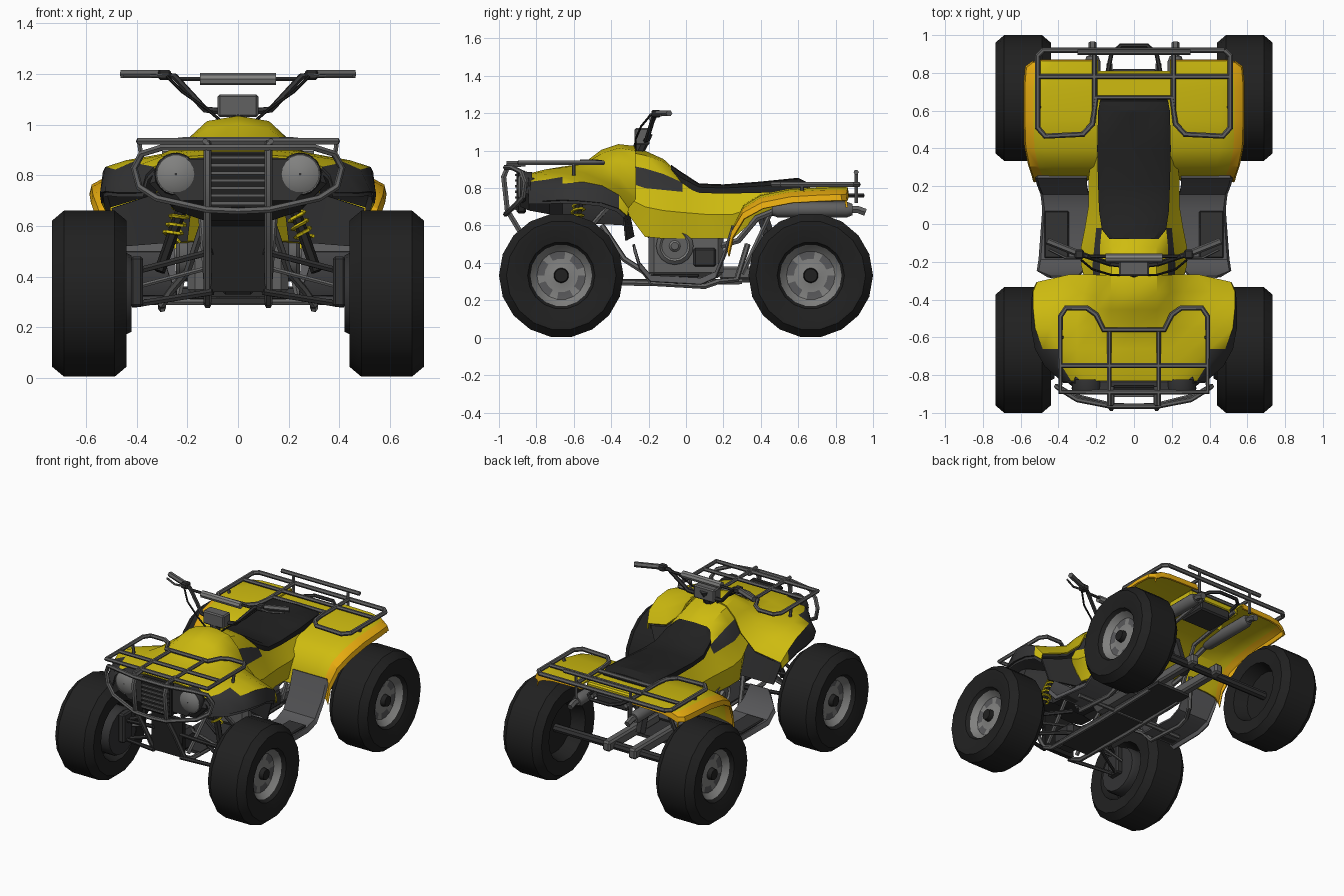
import bpy, bmesh, math
from mathutils import Vector

if "Cube" in bpy.data.objects:
    bpy.data.objects.remove(bpy.data.objects["Cube"])

def material(name, r, g, b):
    m = bpy.data.materials.new(name)
    m.diffuse_color = (r, g, b, 1)
    m.use_nodes = True
    m.node_tree.nodes["Principled BSDF"].inputs["Base Color"].default_value = m.diffuse_color
    return m

YEL = material("yellow", .62, .50, .005)
ORA = material("orange", .82, .42, .005)
BLK = material("black", .015, .015, .015)
DRK = material("dark plastic", .033, .033, .034)
GRY = material("footwell grey", .10, .10, .105)
MET = material("metal grey", .12, .12, .12)
LIT = material("light grey", .22, .22, .215)
SIDES = ((1, "right"), (-1, "left"))

def finish(name, bm, mats):
    bmesh.ops.recalc_face_normals(bm, faces=bm.faces)
    me = bpy.data.meshes.new(name)
    bm.to_mesh(me)
    bm.free()
    for m in mats:
        me.materials.append(m)
    ob = bpy.data.objects.new(name, me)
    bpy.context.collection.objects.link(ob)
    return ob

def box(name, c, size, mat, bevel=0):
    bm = bmesh.new()
    bmesh.ops.create_cube(bm, size=1)
    for v in bm.verts:
        v.co = Vector([v.co[i] * size[i] + c[i] for i in range(3)])
    if bevel:
        bmesh.ops.bevel(bm, geom=bm.edges[:], offset=bevel, segments=1, affect='EDGES')
    return finish(name, bm, [mat])

def tube(name, pts, r, mat, res=1):
    cu = bpy.data.curves.new(name, 'CURVE')
    cu.dimensions = '3D'
    cu.bevel_depth, cu.bevel_resolution, cu.use_fill_caps = r, res, True
    sp = cu.splines.new('POLY')
    sp.points.add(len(pts) - 1)
    for p, q in zip(sp.points, pts):
        p.co = (*q, 1)
    cu.materials.append(mat)
    ob = bpy.data.objects.new(name, cu)
    bpy.context.collection.objects.link(ob)
    return ob

def mirrored(half):
    """Path given from outside to the centre, continued on the other side."""
    return half + [(-x, y, z) for x, y, z in reversed(half)]

def both(name, pts, r, mat, res=1):
    for s, side in SIDES:
        tube(side + "_" + name, [(s * x, y, z) for x, y, z in pts], r, mat, res)

def lathe(name, prof, n, c, mats, rule=lambda j, i: 0, axis='x', s=1):
    """Revolve (radius, offset) points around an axis through c."""
    bm = bmesh.new()
    rings = []
    for r, a in prof:
        ring = []
        for i in range(n):
            t = 2 * math.pi * i / n
            u, w = r * math.cos(t), r * math.sin(t)
            p = Vector((s * a, u, w)) if axis == 'x' else Vector((u, s * a, w))
            ring.append(bm.verts.new(p + Vector(c)))
        rings.append(ring)
    for j in range(len(rings) - 1):
        for i in range(n):
            k = (i + 1) % n
            f = bm.faces.new((rings[j][i], rings[j][k], rings[j + 1][k], rings[j + 1][i]))
            f.material_index = rule(j, i)
    bm.faces.new(rings[0])
    bm.faces.new(rings[-1])
    return finish(name, bm, mats)

def loft(name, rows, mats, rule=lambda i, j: 0, cap=False, solid=0, mirror=True):
    """Skin half sections (x, y, z) listed from the centre outward."""
    bm = bmesh.new()
    grid = []
    for row in rows:
        full = [(-x, y, z) for x, y, z in reversed(row) if x > 0] + row if mirror else row
        grid.append([bm.verts.new(p) for p in full])
    n, h = len(grid[0]), len(rows[0])
    for i in range(len(grid) - 1):
        for j in range(n - 1):
            f = bm.faces.new((grid[i][j], grid[i][j + 1], grid[i + 1][j + 1], grid[i + 1][j]))
            col = (j - (h - 1) if j >= h - 1 else h - 2 - j) if mirror else j
            f.material_index = rule(i, col)
        if cap:
            bm.faces.new((grid[i][0], grid[i][-1], grid[i + 1][-1], grid[i + 1][0]))
    if cap:
        bm.faces.new(grid[0])
        bm.faces.new(grid[-1])
    ob = finish(name, bm, mats)
    if solid:
        md = ob.modifiers.new("thickness", 'SOLIDIFY')
        md.thickness, md.offset = solid, 0
    return ob

def at(y, *xz):
    return [(x, y, z) for x, z in xz]

# wheels
WHEEL = [(.012, .1), (.035, .1), (.04, .07), (.09, .06), (.13, .065), (.165, .1), (.18, .125), (.27, .147),
         (.293, .147), (.333, .1), (.333, -.1), (.293, -.147), (.2, -.14), (.17, -.05), (.03, -.05)]
def wheel_rule(j, i):
    return (0, 0, 1, 2 if i % 3 else 1, 1, 1)[j] if j < 5 else 0
for s, side in SIDES:
    for y, end in ((-.667, "front"), (.667, "rear")):
        lathe(f"{end}_{side}_wheel", WHEEL, 18, (s * .587, y, .333), [BLK, LIT, GRY], wheel_rule, s=s)

# hood and front fenders with dark skirts, dark liner below
HOOD = [at(-.83, (0, .875), (.12, .875), (.2, .87), (.25, .86), (.33, .83), (.36, .80), (.38, .73)),
        at(-.75, (0, .895), (.12, .895), (.2, .885), (.3, .87), (.38, .84), (.42, .81), (.47, .73)),
        at(-.66, (0, .91), (.12, .905), (.2, .895), (.3, .875), (.4, .855), (.48, .82), (.52, .735)),
        at(-.55, (0, .925), (.12, .92), (.2, .9), (.3, .88), (.44, .855), (.52, .83), (.54, .73)),
        at(-.45, (0, 1.0), (.12, .98), (.19, .93), (.29, .87), (.44, .835), (.53, .81), (.54, .72)),
        at(-.36, (0, 1.03), (.12, 1.01), (.19, .945), (.26, .86), (.41, .8), (.53, .76), (.535, .69)),
        at(-.27, (0, 1.02), (.12, .995), (.185, .93), (.23, .84), (.34, .74), (.51, .68), (.515, .64))]
HOOD[-1][5:] = [(.51, -.31, .69), (.515, -.315, .65)]
loft("hood_and_front_fenders", HOOD, [YEL, DRK], lambda i, j: 1 if (j == 5 and i < 5) or (j == 4 and i < 2) else 0,
     solid=.01)
loft("front_fender_liner", [[(x * .985, y - .012, z - .016) for x, y, z in r] for r in HOOD], [DRK])
for s, side in SIDES:
    loft(side + "_splash_guard", [[(s * .17, -.33, .8), (s * .35, -.335, .72), (s * .5, -.335, .67)],
                                  [(s * .2, -.28, .54), (s * .33, -.3, .53), (s * .45, -.32, .52)]],
         [DRK], solid=.01, mirror=False)

# tank and side panels
BODY = [at(-.34, (0, 1.02), (.12, 1.0), (.18, .93), (.21, .84), (.25, .76), (.22, .7)),
        at(-.22, (0, 1.0), (.12, .975), (.18, .905), (.22, .8), (.28, .7), (.26, .54)),
        at(-.12, (0, .955), (.12, .94), (.18, .875), (.21, .79), (.28, .68), (.25, .53)),
        at(-.02, (0, .86), (.1, .86), (.17, .83), (.2, .78), (.26, .67), (.24, .53)),
        at(.1, (0, .79), (.1, .79), (.17, .78), (.19, .74), (.24, .66), (.22, .53)),
        at(.25, (0, .79), (.1, .79), (.17, .78), (.19, .74), (.24, .66), (.22, .53)),
        at(.4, (0, .79), (.1, .79), (.17, .78), (.19, .75), (.22, .71), (.2, .66)),
        at(.65, (0, .79), (.1, .79), (.17, .78), (.19, .76), (.2, .73), (.18, .7))]
loft("tank_and_side_panels", BODY, [YEL, DRK], lambda i, j: 1 if j == 2 and i < 3 else 0, cap=True)

# seat
SEAT = [(-.08, .925, .87, .13), (-.03, .89, .81, .17), (.07, .825, .775, .185), (.2, .82, .77, .19),
        (.4, .835, .775, .195), (.6, .855, .78, .19), (.65, .83, .775, .18), (.67, .79, .775, .17)]
loft("seat", [at(y, (0, t), (w * .8, t - .005), (w, t * .6 + b * .4), (w, b)) for y, t, b, w in SEAT],
     [BLK], cap=True)

# rear fenders with orange edge (y, z, width drawn in at the corners)
FEND = [(.24, .5, .05), (.26, .6, .045), (.31, .7, .025), (.4, .755, .005), (.55, .785, 0), (.72, .795, 0),
        (.82, .797, .008), (.86, .797, .04)]
for s, side in SIDES:
    rows = [[(s * .19, y, z + .005), (s * (.46 - d), y, z), (s * (.53 - d), y, z - .012),
             (s * (.573 - d), y + .01 - d / 2, z - .035), (s * (.58 - d), y + .015 - d / 2, z - .065)]
            for y, z, d in FEND]
    rows.append([(x, y + .005, z - .035) for x, y, z in rows[-1]])
    loft(side + "_rear_fender", rows, [YEL, ORA], lambda i, j: 1 if j > 1 or i == 7 else 0,
         solid=.012, mirror=False)
    # footwell and foot pad
    FOOT = [(-.28, .5, .3, .44), (-.25, .4, .27, .5), (-.19, .33, .24, .49), (.08, .315, .24, .47),
            (.16, .35, .24, .48), (.21, .47, .25, .5), (.25, .6, .25, .51)]
    loft(side + "_footwell", [[(s * a, y, z), (s * b, y, z), (s * (b + .01), y, z - .03)]
                              for y, z, a, b in FOOT], [GRY], solid=.012, mirror=False)
    box(side + "_foot_pad", (s * .41, -.055, .332), (.13, .25, .02), DRK, .006)
box("tail_panel", (0, .7, .77), (.4, .22, .05), YEL, .01)
box("tail_box", (0, .72, .71), (.24, .2, .07), DRK, .01)

# nose, grille and headlights
NOSE = [(-.885, .3, .7, .865), (-.84, .35, .68, .855), (-.73, .33, .66, .845), (-.66, .17, .62, .85), (-.32, .17, .6, .85)]
loft("nose", [at(y, (0, t), (w * .9, t), (w, (t + b) / 2), (w * .75, b)) for y, w, b, t in NOSE], [DRK], cap=True)
box("grille", (0, -.88, .78), (.23, .05, .23), BLK, .01)
for k in range(7):
    box(f"grille_bar_{k + 1}", (0, -.905, .69 + .03 * k), (.21, .02, .012), MET)
for s, side in SIDES:
    lathe(side + "_headlight", [(.082, .07), (.085, .02), (.08, .008), (.076, .01), (.05, -.005), (.005, -.01)], 18,
          (s * .245, -.893, .805), [DRK, LIT], lambda j, i: 0 if j < 2 else 1, axis='y')

# bumper, nose guard and front rack
both("bumper_loop", [(0, -.965, .91), (.12, -.965, .91), (.3, -.93, .91), (.38, -.88, .885), (.41, -.86, .83),
                     (.39, -.87, .755), (.32, -.91, .71), (.12, -.96, .665), (0, -.965, .66)], .014, MET)
both("bumper_upright", [(.12, -.86, .93), (.12, -.95, .92), (.12, -.975, .86), (.12, -.955, .68), (.12, -.87, .54),
                        (.12, -.76, .34), (.12, -.68, .3), (.12, -.2, .29), (.12, .3, .3)], .016, MET)
tube("front_rack_loop", mirrored([(.13, -.89, .935), (.39, -.89, .935), (.39, -.49, .935), (.36, -.445, .935),
     (.25, -.445, .935), (.2, -.48, .94), (.16, -.56, .94)]) + [(.13, -.89, .935)], .014, MET)
tube("front_rack_crossbar", [(-.39, -.75, .935), (.39, -.75, .935)], .013, MET)
both("front_rack_rail", [(.13, -.56, .935), (.13, -.96, .935)], .012, MET)
both("front_rack_post", [(.39, -.6, .93), (.38, -.6, .86)], .01, MET)

# rear rack
tube("rear_rack_loop", mirrored([(.48, .92, .82), (.51, .89, .82), (.51, .51, .82), (.47, .465, .82),
     (.27, .475, .82), (.22, .53, .82), (.2, .67, .82)]) + [(.48, .92, .82)], .015, MET)
tube("rear_rack_crossbar", [(-.51, .78, .82), (.51, .78, .82)], .013, MET)
both("rear_rack_rail", [(.21, .6, .82), (.21, .92, .82)], .013, MET)
both("rear_rack_post", [(.21, .91, .72), (.21, .91, .89)], .011, MET)
tube("rear_rack_top_bar", [(-.3, .91, .885), (.3, .91, .885)], .014, MET)
both("rear_rack_foot", [(.51, .62, .82), (.5, .62, .78)], .01, MET)
tube("grab_bar", mirrored([(.14, .8, .76), (.12, .9, .76), (.07, .945, .76)]), .012, DRK)

# handlebars
box("instrument_box", (0, -.235, 1.075), (.16, .08, .09), MET, .008)
tube("steering_stem", [(0, -.28, .95), (0, -.21, 1.1)], .035, DRK, 2)
tube("handlebar", mirrored([(.33, -.14, 1.2), (.25, -.17, 1.19), (.13, -.21, 1.06), (.04, -.22, 1.05)]), .014, DRK)
tube("handlebar_pad", [(-.15, -.18, 1.18), (.15, -.18, 1.18)], .024, LIT, 2)
tube("handlebar_crossbar", [(-.25, -.17, 1.18), (.25, -.17, 1.18)], .009, DRK)
both("grip", [(.31, -.15, 1.2), (.46, -.09, 1.2)], .018, MET)
both("brake_lever", [(.3, -.18, 1.195), (.36, -.18, 1.19), (.45, -.135, 1.19)], .007, MET)
both("control_cable", [(.28, -.19, 1.19), (.22, -.24, 1.13), (.12, -.27, 1.06), (.05, -.27, 1.0)], .006, BLK)
for s, side in SIDES:
    box(side + "_switch_housing", (s * .29, -.16, 1.197), (.05, .05, .04), DRK, .008)

# engine and frame
box("engine_block", (0, .0, .45), (.4, .4, .26), MET, .03)
box("engine_top", (0, -.05, .6), (.3, .34, .14), DRK, .02)
box("skid_plate", (0, -.1, .305), (.26, 1.0, .02), DRK)
box("front_guard_plate", (0, -.765, .47), (.24, .03, .26), BLK)
box("front_differential", (0, -.64, .4), (.16, .18, .14), DRK, .03)
for s, side in SIDES:
    lathe(side + "_engine_cover", [(.1, 0), (.1, .03), (.08, .045), (.07, .035), (.03, .035), (.02, .05)], 16,
          (s * .2, -.06, .49), [MET, LIT], lambda j, i: j == 2 or j > 3, s=s)
    box(side + "_engine_case", (s * .205, .1, .43), (.03, .12, .1), DRK, .01)
both("side_rail", [(.14, -.45, .6), (.2, -.33, .42), (.26, -.22, .35), (.3, -.18, .29), (.3, .1, .275),
                   (.3, .17, .3), (.24, .27, .31), (.2, .33, .5)], .016, MET)
both("front_frame_strut", [(.12, -.72, .35), (.15, -.4, .72)], .014, MET)
tube("footrest_crossbar", [(-.42, -.05, .3), (.42, -.05, .3)], .014, MET)

# front suspension
for s, side in SIDES:
    for zi, zo, lvl in ((.34, .29, "lower"), (.5, .42, "upper")):
        tube(f"{side}_{lvl}_arm", [(s * .1, -.78, zi), (s * .41, -.667, zo), (s * .1, -.5, zi)], .014, DRK)
    box(side + "_knuckle", (s * .4, -.667, .38), (.05, .1, .2), DRK, .01)
    lathe(side + "_brake_drum", [(.15, 0), (.16, .02), (.16, .1)], 16, (s * .42, -.667, .333), [DRK], s=s)
    a, b = Vector((s * .31, -.63, .42)), Vector((s * .19, -.56, .76))
    tube(side + "_shock", [a, b], .022, BLK)
    coil = []
    for k in range(49):
        t = k / 8 * 2 * math.pi
        p = a.lerp(b, .38 + .57 * k / 48)
        coil.append(p + Vector((math.cos(t) * .033, math.sin(t) * .033, s * math.cos(t) * .011)))
    tube(side + "_spring", coil, .008, YEL, 0)
    tube(side + "_tie_rod", [(s * .06, -.6, .45), (s * .4, -.6, .36)], .01, MET)

# rear axle, swing arm and exhausts
tube("rear_axle", [(-.56, .667, .333), (.56, .667, .333)], .028, DRK, 2)
for s, side in SIDES:
    box(side + "_swing_arm", (s * .1, .46, .345), (.06, .56, .07), MET, .012)
    lathe(side + "_muffler", [(.03, .46), (.042, .49), (.042, .86), (.03, .89), (.02, .89)], 12,
          (s * .22, 0, .685), [MET], axis='y')
both("tail_pipe", [(.22, .87, .685), (.22, .92, .685), (.22, .96, .67)], .022, MET)
both("exhaust_pipe", [(.22, .48, .68), (.21, .38, .64), (.18, .28, .52), (.16, .15, .48)], .018, MET)
both("rear_frame_strut", [(.13, .3, .34), (.13, .45, .66), (.13, .85, .73)], .015, MET)
tube("rear_shock", [(0, .5, .38), (0, .4, .68)], .035, DRK)

# convert to meshes and shade
bpy.ops.object.select_all(action='SELECT')
bpy.context.view_layer.objects.active = bpy.context.collection.objects[0]
bpy.ops.object.convert(target='MESH')
bpy.ops.object.shade_smooth_by_angle(angle=math.radians(32))
